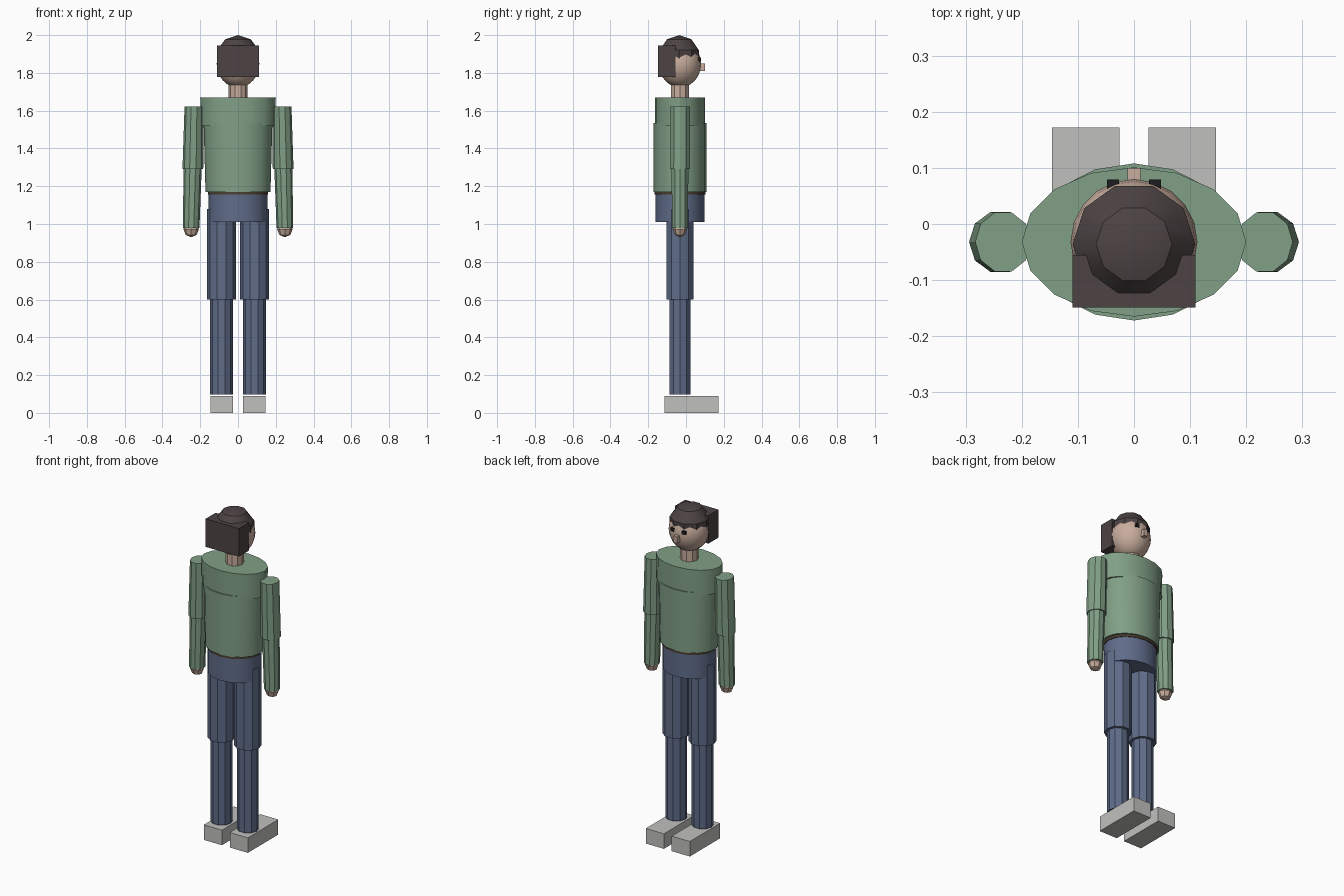
import bpy, bmesh
from math import cos, sin, pi, radians

cube = bpy.data.objects.get("Cube")
if cube:
    bpy.data.objects.remove(cube, do_unlink=True)


def material(name, r, g, b):
    m = bpy.data.materials.new(name)
    m.use_nodes = True
    m.diffuse_color = (r, g, b, 1)
    bsdf = next(n for n in m.node_tree.nodes if n.type == 'BSDF_PRINCIPLED')
    bsdf.inputs["Base Color"].default_value = (r, g, b, 1)
    return m


SHIRT = material("green shirt", .22, .35, .24)
TROUSERS = material("blue trousers", .115, .15, .25)
HAIR = material("dark brown hair", .075, .057, .057)
SKIN = material("skin", .58, .42, .34)
SHOE = material("light grey shoe", .53, .53, .52)
BELT = material("brown belt", .07, .05, .03)
EYE = material("black eye", .012, .012, .015)


def finish(name, bm, mat):
    bmesh.ops.recalc_face_normals(bm, faces=bm.faces)
    me = bpy.data.meshes.new(name)
    bm.to_mesh(me)
    bm.free()
    me.materials.append(mat)
    ob = bpy.data.objects.new(name, me)
    bpy.context.collection.objects.link(ob)
    bpy.ops.object.select_all(action='DESELECT')
    ob.select_set(True)
    bpy.context.view_layer.objects.active = ob
    bpy.ops.object.shade_smooth_by_angle(angle=radians(30))
    return ob


def loft(name, rings, sides, mat, y=-.032):
    """Skin a stack of ellipses given as (x, z, radius_x, radius_y)."""
    bm = bmesh.new()
    loops = [[bm.verts.new((x + rx * cos(2 * pi * i / sides),
                            y + ry * sin(2 * pi * i / sides), z))
              for i in range(sides)] for x, z, rx, ry in rings]
    for a, b in zip(loops, loops[1:]):
        for i in range(sides):
            j = (i + 1) % sides
            bm.faces.new((a[i], a[j], b[j], b[i]))
    bm.faces.new(loops[0])
    bm.faces.new(loops[-1])
    bmesh.ops.remove_doubles(bm, verts=bm.verts, dist=1e-5)
    return finish(name, bm, mat)


def ball(name, x, z, rx, ry, rz, sides, rows, mat, y=-.032):
    rings = []
    for k in range(rows + 1):
        t = pi * k / rows
        s = max(sin(t), 1e-6)
        rings.append((x, z - rz * cos(t), rx * s, ry * s))
    return loft(name, rings, sides, mat, y)


def box(name, x, y, z, mat):
    """Box from (min, max) ranges."""
    bm = bmesh.new()
    bmesh.ops.create_cube(bm, size=1)
    for v in bm.verts:
        v.co = [r[0] if c < 0 else r[1] for c, r in zip(v.co, (x, y, z))]
    return finish(name, bm, mat)


# Trunk
loft("chest", [(0, 1.52, .196, .133), (0, 1.67, .2, .133)], 16, SHIRT)
loft("waist", [(0, 1.17, .172, .14), (0, 1.535, .182, .14)], 16, SHIRT)
loft("belt", [(0, 1.155, .16, .134), (0, 1.175, .16, .134)], 16, BELT)
loft("hips", [(0, 1.01, .155, .13), (0, 1.16, .155, .13)], 16, TROUSERS)

# Head
loft("neck", [(0, 1.66, .05, .05), (0, 1.78, .05, .05)], 10, SKIN)
ball("head", 0, 1.848, .113, .112, .125, 20, 12, SKIN)
ball("hair_cap", 0, 1.885, .115, .115, .115, 10, 5, HAIR, y=-.036)
box("hair_back", (-.11, .11), (-.149, -.055), (1.777, 1.945), HAIR)
box("nose", (-.012, .012), (.06, .1), (1.81, 1.85), SKIN)

# Limbs and eyes, one set per side
for side, s in (("left", 1), ("right", -1)):
    def span(a, b):
        return (min(s * a, s * b), max(s * a, s * b))

    box(side + "_eye", span(.027, .048), (.055, .079), (1.862, 1.882), EYE)
    loft(side + "_upper_arm", [(s * .239, 1.29, .055, .056),
                               (s * .233, 1.623, .05, .055)], 10, SHIRT)
    loft(side + "_forearm", [(s * .248, .98, .044, .044),
                             (s * .24, 1.3, .048, .047)], 10, SHIRT)
    ball(side + "_hand", s * .248, .972, .041, .037, .042, 8, 4, SKIN)
    loft(side + "_thigh", [(s * .087, .6, .076, .075),
                           (s * .087, 1.08, .076, .075)], 10, TROUSERS)
    loft(side + "_shin", [(s * .087, .098, .06, .058),
                          (s * .087, .62, .06, .058)], 10, TROUSERS)
    box(side + "_shoe", span(.026, .146), (-.115, .172), (0, .09), SHOE)
